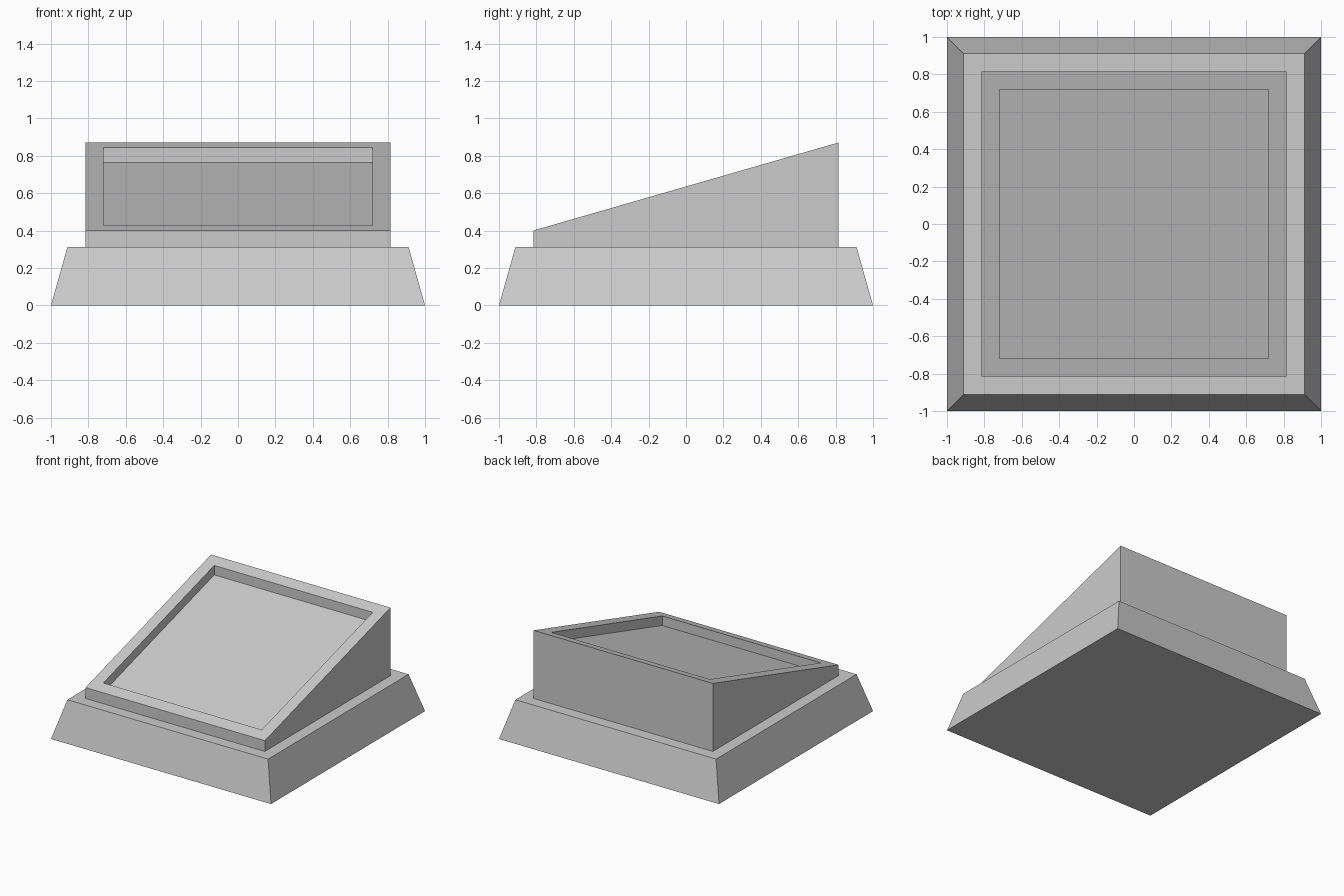
import bpy, bmesh

if "Cube" in bpy.data.objects:
    bpy.data.objects.remove(bpy.data.objects["Cube"])

SLOPE = 0.47 / 1.63          # rise of the slanted face
MID = 0.636                  # its height at y = 0


def square_loft(name, rings):
    """Skin square rings (half size, height at centre, slope) and cap both ends."""
    bm = bmesh.new()
    loops = []
    for h, z, slope in rings:
        corners = ((-h, -h), (h, -h), (h, h), (-h, h))
        loops.append([bm.verts.new((x, y, z + slope * y)) for x, y in corners])
    for a, b in zip(loops, loops[1:]):
        for i in range(4):
            j = (i + 1) % 4
            bm.faces.new((a[i], a[j], b[j], b[i]))
    bm.faces.new(loops[0][::-1])
    bm.faces.new(loops[-1])
    bmesh.ops.recalc_face_normals(bm, faces=bm.faces)
    mesh = bpy.data.meshes.new(name)
    bm.to_mesh(mesh)
    bm.free()
    obj = bpy.data.objects.new(name, mesh)
    bpy.context.collection.objects.link(obj)
    return obj


# Tapered plinth
square_loft("base_plinth", [(1.0, 0.0, 0), (0.912, 0.312, 0)])

# Slanted block: outer walls, rim, recess walls, recessed panel
square_loft("slanted_display", [
    (0.815, 0.312, 0),
    (0.815, MID, SLOPE),
    (0.72, MID, SLOPE),
    (0.72, MID - 0.078, SLOPE),
])
